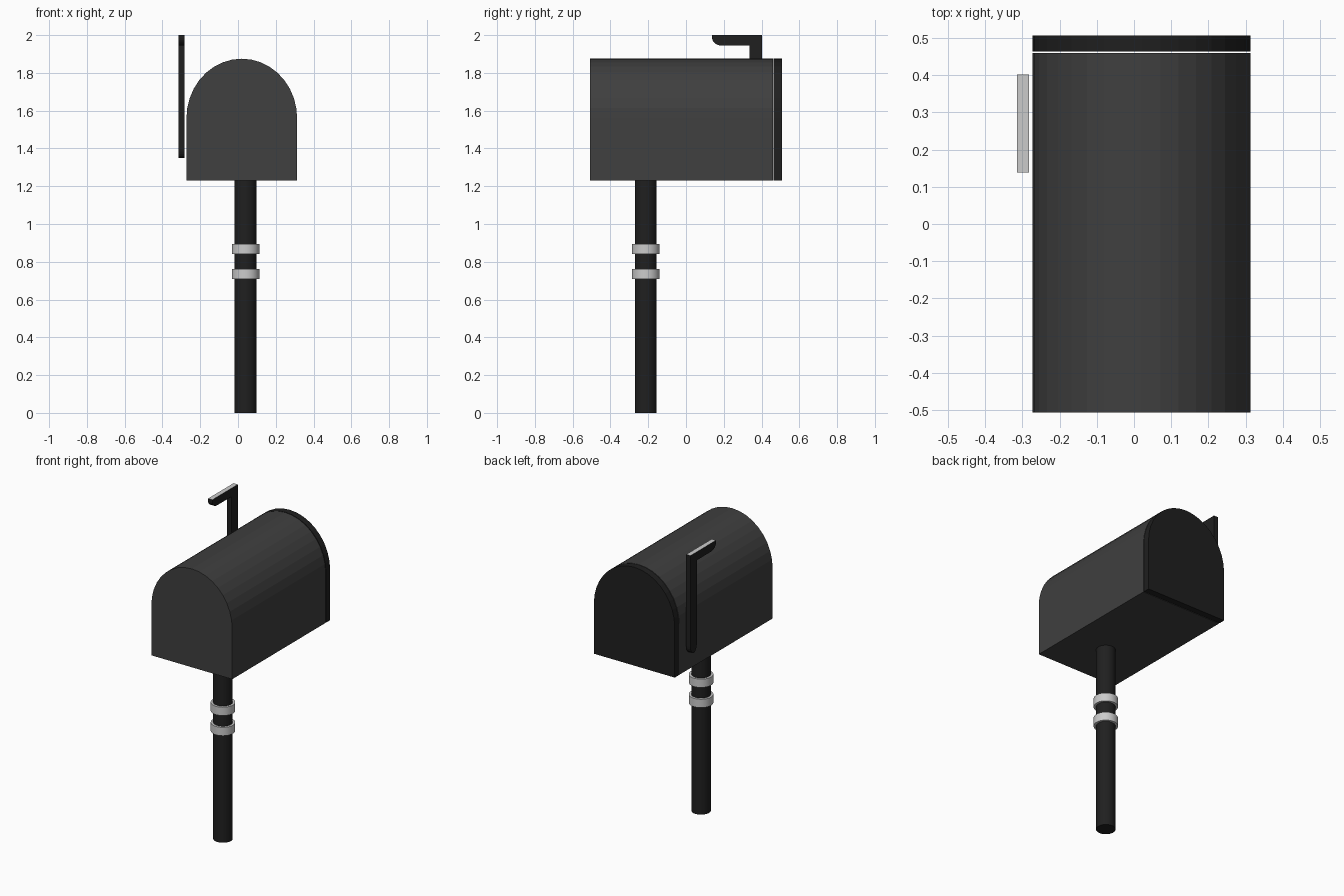
import bpy, bmesh, math
from mathutils import Vector

if "Cube" in bpy.data.objects:
    bpy.data.objects.remove(bpy.data.objects["Cube"])


def material(name, v):
    m = bpy.data.materials.new(name)
    m.diffuse_color = (v, v, v, 1)
    m.use_nodes = True
    m.node_tree.nodes["Principled BSDF"].inputs["Base Color"].default_value = m.diffuse_color
    return m


BODY = material("charcoal", 0.05)
DARK = material("black", 0.014)
GREY = material("light_grey", 0.6)


def prism(name, points, offset, mats):
    """Extrude a closed outline of 3D points along an offset."""
    bm = bmesh.new()
    face = bm.faces.new([bm.verts.new(p) for p in points])
    ext = bmesh.ops.extrude_face_region(bm, geom=[face], use_keep_orig=True)
    bmesh.ops.translate(bm, vec=Vector(offset),
                        verts=[g for g in ext["geom"] if isinstance(g, bmesh.types.BMVert)])
    bmesh.ops.recalc_face_normals(bm, faces=bm.faces)
    me = bpy.data.meshes.new(name)
    bm.to_mesh(me)
    bm.free()
    for m in mats:
        me.materials.append(m)
    ob = bpy.data.objects.new(name, me)
    bpy.context.collection.objects.link(ob)
    return ob


def smooth(ob, angle=30):
    bpy.ops.object.select_all(action='DESELECT')
    ob.select_set(True)
    bpy.context.view_layer.objects.active = ob
    bpy.ops.object.shade_smooth_by_angle(angle=math.radians(angle))


def arch(y, cx=0.02, hw=0.293, z0=1.23, spring=1.56, top=1.875, n=18):
    pts = [(cx - hw, y, z0), (cx + hw, y, z0)]
    for i in range(n + 1):
        a = math.pi * i / n
        pts.append((cx + hw * math.cos(a), y, spring + (top - spring) * math.sin(a)))
    return pts


# Arched box and its separate end door, with a hairline gap between
prism("mailbox_body", arch(-0.507), (0, 0.967, 0), [BODY])
prism("mailbox_door", arch(0.464), (0, 0.043, 0), [DARK])

# Post and the two bands around it
PX, PY = 0.04, -0.213


def cylinder(name, r, z0, z1, mat):
    n = 32
    pts = [(PX + r * math.cos(2 * math.pi * i / n), PY + r * math.sin(2 * math.pi * i / n), z0)
           for i in range(n)]
    smooth(prism(name, pts, (0, 0, z1 - z0), [mat]))


cylinder("post", 0.058, 0, 1.235, DARK)
cylinder("lower_band", 0.073, 0.708, 0.763, GREY)
cylinder("upper_band", 0.073, 0.84, 0.895, GREY)

# Signal flag: stem with rounded foot, arm with rounded lower tip, pale top edge
outline = [(0.402, 2.0), (0.138, 2.0)]
for i in range(7):
    a = math.pi / 2 * i / 6
    outline.append((0.188 - 0.05 * math.cos(a), 1.985 - 0.04 * math.sin(a)))
outline.append((0.336, 1.945))
for i in range(11):
    a = math.pi * i / 10
    outline.append((0.369 - 0.033 * math.cos(a), 1.40 - 0.05 * math.sin(a)))
flag = prism("signal_flag", [(-0.314, y, z) for y, z in outline], (0.031, 0, 0), [DARK, GREY])
for p in flag.data.polygons:
    if p.normal.z > 0.9:
        p.material_index = 1
